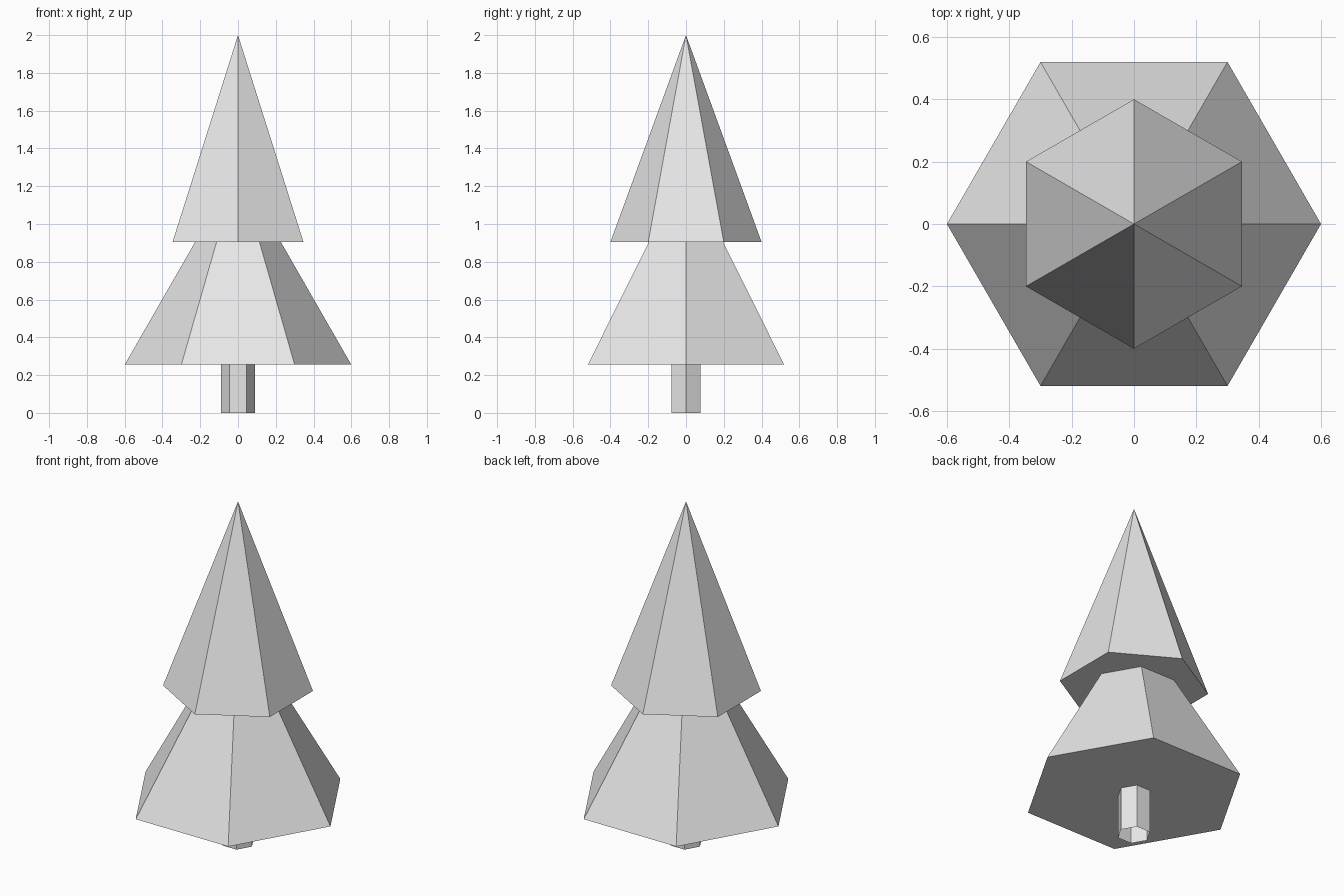
import bpy
from math import pi

cube = bpy.data.objects.get("Cube")
if cube:
    bpy.data.objects.remove(cube, do_unlink=True)

# One plain grey for the whole tree
grey = bpy.data.materials.new("light_grey")
grey.use_nodes = True
colour = (0.8, 0.8, 0.8, 1.0)
grey.diffuse_color = colour
grey.node_tree.nodes["Principled BSDF"].inputs["Base Color"].default_value = colour


def six_sided(name, bottom, top, r_bottom, r_top, turn, cap):
    """Flat-shaded hexagonal cone or prism between two heights."""
    bpy.ops.mesh.primitive_cone_add(
        vertices=6, radius1=r_bottom, radius2=r_top, depth=top - bottom,
        end_fill_type=cap, location=(0, 0, (bottom + top) / 2),
        rotation=(0, 0, turn))
    obj = bpy.context.object
    obj.name = name
    obj.data.materials.append(grey)
    return obj


# Trunk: open tube, corners pointing left and right
six_sided("trunk", 0, 0.255, 0.09, 0.09, pi / 6, 'NOTHING')

# Foliage: wide lower tier, its tip hidden inside the upper tier
six_sided("lower_foliage", 0.255, 1.3, 0.6, 0, pi / 6, 'NGON')

# Upper tier turned by half a side, corners pointing front and back
six_sided("upper_foliage", 0.905, 2.0, 0.4, 0, 0, 'NGON')
